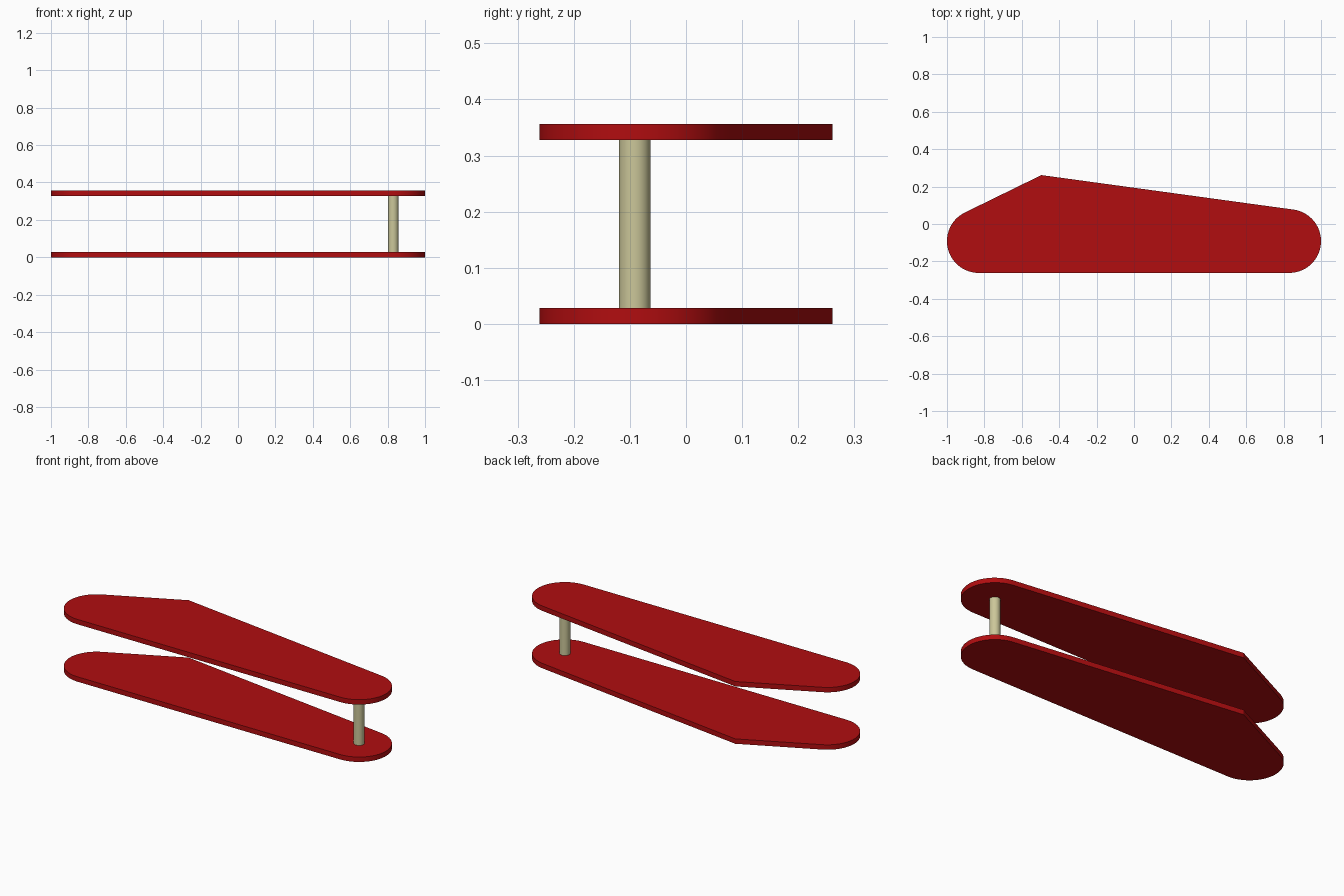
import bpy, bmesh, math
from mathutils import Vector

if "Cube" in bpy.data.objects:
    bpy.data.objects.remove(bpy.data.objects["Cube"], do_unlink=True)

END_X, END_Y, RADIUS = 0.83, -0.0915, 0.17   # rounded plate ends
APEX = Vector((-0.495, 0.2615))              # pointed rear corner
THICK, TOP_Z = 0.028, 0.328


def material(name, rgb):
    mat = bpy.data.materials.new(name)
    mat.use_nodes = True
    mat.diffuse_color = (*rgb, 1)
    mat.node_tree.nodes["Principled BSDF"].inputs["Base Color"].default_value = (*rgb, 1)
    return mat


def finish(obj, mat):
    obj.data.materials.append(mat)
    bpy.ops.object.select_all(action='DESELECT')
    obj.select_set(True)
    bpy.context.view_layer.objects.active = obj
    bpy.ops.object.shade_smooth_by_angle(angle=math.radians(20))


def tangent_angle(cx, side):
    """Angle on an end circle where the line to the apex touches it."""
    d = APEX - Vector((cx, END_Y))
    return math.atan2(d.y, d.x) + side * math.acos(RADIUS / d.length)


def arc(cx, start, end, steps=28):
    angles = [start + (end - start) * i / steps for i in range(steps + 1)]
    return [(cx + RADIUS * math.cos(a), END_Y + RADIUS * math.sin(a)) for a in angles]


def plate(name, z, mat):
    outline = arc(END_X, -math.pi / 2, tangent_angle(END_X, -1))
    outline.append(tuple(APEX))
    outline += arc(-END_X, tangent_angle(-END_X, 1), 1.5 * math.pi)
    bm = bmesh.new()
    face = bm.faces.new([bm.verts.new((x, y, 0)) for x, y in outline])
    extruded = bmesh.ops.extrude_face_region(bm, geom=[face])["geom"]
    verts = [v for v in extruded if isinstance(v, bmesh.types.BMVert)]
    bmesh.ops.translate(bm, verts=verts, vec=(0, 0, THICK))
    bmesh.ops.recalc_face_normals(bm, faces=bm.faces)
    mesh = bpy.data.meshes.new(name)
    bm.to_mesh(mesh)
    bm.free()
    obj = bpy.data.objects.new(name, mesh)
    obj.location.z = z
    bpy.context.collection.objects.link(obj)
    finish(obj, mat)


red = material("red", (0.44, 0.004, 0.005))
cream = material("cream", (0.60, 0.57, 0.32))

# Matching lower and upper plates
plate("lower_plate", 0, red)
plate("upper_plate", TOP_Z, red)

# Post joining the plates at one rounded end
bpy.ops.mesh.primitive_cylinder_add(vertices=32, radius=0.028, depth=TOP_Z - THICK,
                                    location=(END_X, END_Y, (TOP_Z + THICK) / 2))
post = bpy.context.object
post.name = "post"
finish(post, cream)
